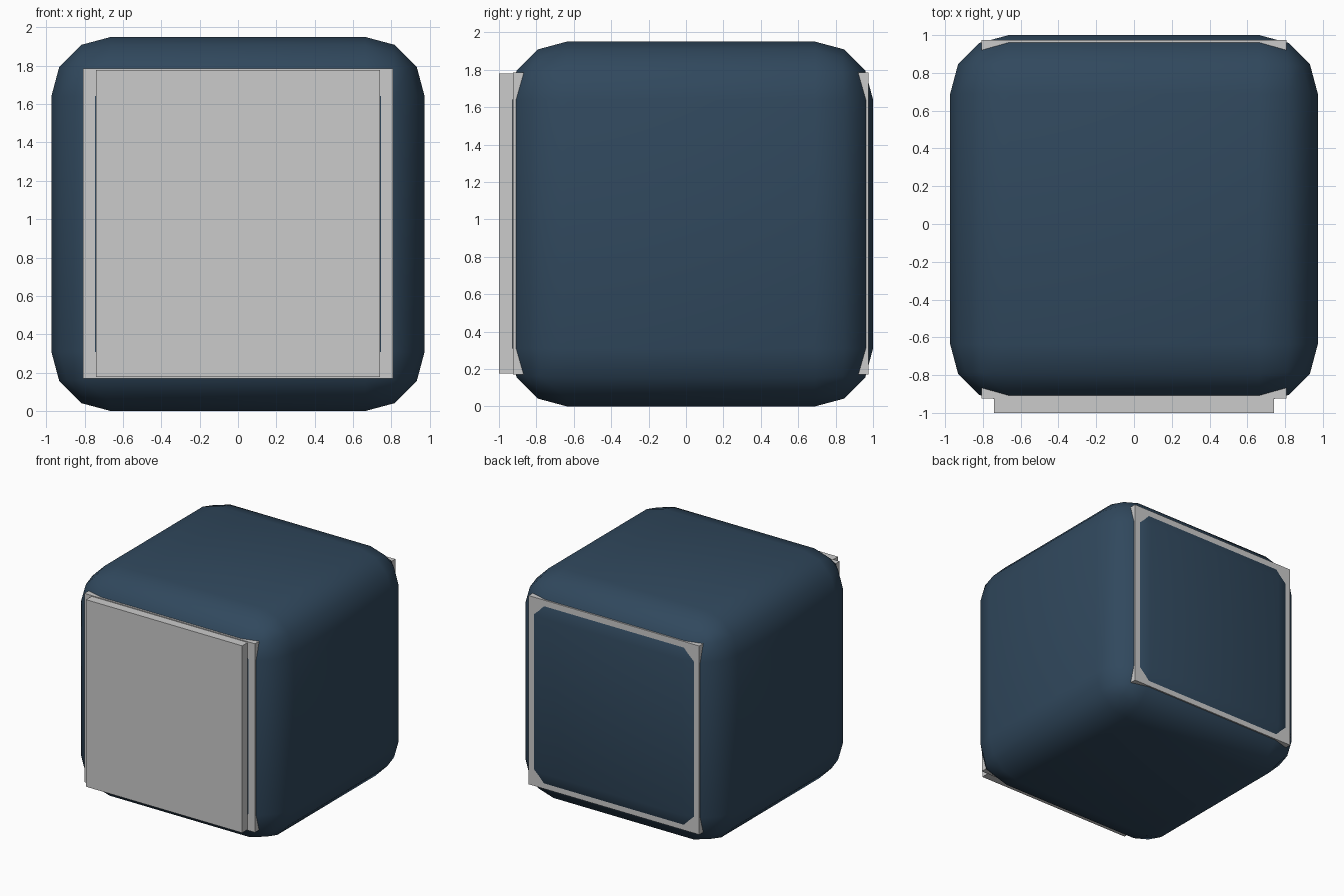
import bpy

if "Cube" in bpy.data.objects:
    bpy.data.objects.remove(bpy.data.objects["Cube"])


def box(name, lo, hi):
    """Axis-aligned box between two corners."""
    centre = [(a + b) / 2 for a, b in zip(lo, hi)]
    bpy.ops.mesh.primitive_cube_add(size=1, location=centre)
    ob = bpy.context.object
    ob.name = name
    ob.scale = [b - a for a, b in zip(lo, hi)]
    bpy.ops.object.transform_apply(location=False, rotation=False, scale=True)
    return ob


# Rounded outer shell, three bevel segments, smooth shaded
shell = box("shell", (-0.973, -0.947, 0), (0.973, 1.0, 1.95))
bevel = shell.modifiers.new("rounding", "BEVEL")
bevel.width = 0.31
bevel.segments = 3
bevel.limit_method = 'NONE'
bpy.context.view_layer.objects.active = shell
bpy.ops.object.shade_smooth()

blue = bpy.data.materials.new("dark_blue")
blue.diffuse_color = (0.03, 0.065, 0.11, 1)
blue.use_nodes = True
blue.node_tree.nodes["Principled BSDF"].inputs["Base Color"].default_value = blue.diffuse_color
shell.data.materials.append(blue)

# Square core: its ends break out of the shell as thin front and back frames
box("inner_core", (-0.808, -0.925, 0.17), (0.808, 0.975, 1.786))

# Flat front panel
box("front_panel", (-0.74, -1.0, 0.177), (0.74, -0.925, 1.779))
